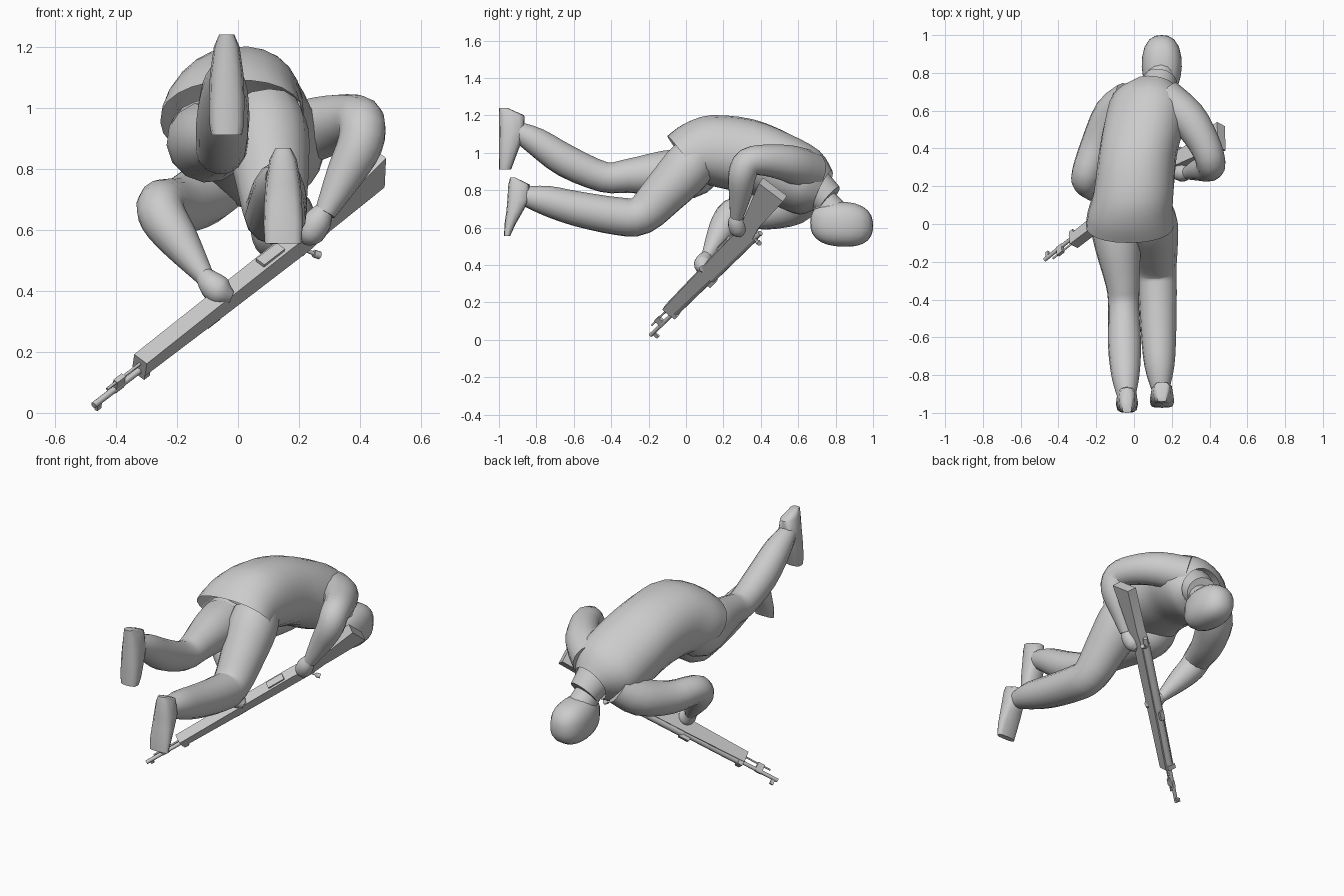
import bpy, bmesh, math
from mathutils import Vector, Matrix

mat = bpy.data.materials.new("plain_grey")
mat.diffuse_color = (0.6, 0.6, 0.6, 1)


def finish(name, bm, angle=40):
    bmesh.ops.recalc_face_normals(bm, faces=bm.faces)
    me = bpy.data.meshes.new(name)
    bm.to_mesh(me)
    bm.free()
    me.materials.append(mat)
    me.shade_smooth()
    me.set_sharp_from_angle(angle=math.radians(angle))
    ob = bpy.data.objects.new(name, me)
    bpy.context.collection.objects.link(ob)
    return ob


def spline(rows, steps):
    """Catmull-Rom through rows of numbers."""
    out = []
    n = len(rows)
    for i in range(n - 1):
        p0, p1, p2, p3 = (rows[max(0, min(n - 1, k))] for k in (i - 1, i, i + 1, i + 2))
        for j in range(steps):
            t = j / steps
            out.append([0.5 * (2 * b + (c - a) * t + (2 * a - 5 * b + 4 * c - d) * t * t
                               + (3 * b - a - 3 * c + d) * t ** 3)
                        for a, b, c, d in zip(p0, p1, p2, p3)])
    out.append(list(rows[-1]))
    return out


def loft(name, rings, sides=16, power=2.0, angle=40, caps=True):
    """Skin elliptical rings given as (centre, half axis a, half axis b)."""
    bm = bmesh.new()
    loops = []
    for c, a, b in rings:
        loop = []
        for k in range(sides):
            t = 2 * math.pi * k / sides
            ca, sa = math.cos(t), math.sin(t)
            x = math.copysign(abs(ca) ** (2 / power), ca)
            y = math.copysign(abs(sa) ** (2 / power), sa)
            loop.append(bm.verts.new(c + a * x + b * y))
        loops.append(loop)
    for l0, l1 in zip(loops, loops[1:]):
        for k in range(sides):
            m = (k + 1) % sides
            bm.faces.new((l0[k], l0[m], l1[m], l1[k]))
    if caps:
        bm.faces.new(loops[0])
        bm.faces.new(loops[-1])
    return finish(name, bm, angle)


def limb(name, rows, steps=3, sides=14, caps=True):
    """Round tube through rows of (x, y, z, radius)."""
    pts = spline(rows, steps)
    pos = [Vector(p[:3]) for p in pts]
    a = Vector((1, 0.1, 0.2))
    rings = []
    for i, p in enumerate(pts):
        t = (pos[min(i + 1, len(pos) - 1)] - pos[max(i - 1, 0)]).normalized()
        a = (a - t * a.dot(t)).normalized()
        rings.append((pos[i], a * p[3], t.cross(a) * p[3]))
    return loft(name, rings, sides, caps=caps)


# Torso in a jacket, open at hem: top y,z / bottom y,z / centre x / half width / roll
rows = [(-0.10, 1.09, 0.09, 0.84, -0.02, 0.235, 3),
        (-0.01, 1.155, 0.15, 0.82, -0.02, 0.225, 5),
        (0.13, 1.20, 0.24, 0.80, 0.0, 0.212, 8),
        (0.36, 1.176, 0.37, 0.77, 0.02, 0.205, 14),
        (0.556, 1.096, 0.50, 0.71, 0.055, 0.21, 20),
        (0.72, 1.0, 0.60, 0.68, 0.085, 0.195, 24),
        (0.785, 0.90, 0.68, 0.70, 0.12, 0.11, 24)]
rings = []
for ty, tz, by, bz, cx, w, roll in spline(rows, 3):
    r = math.radians(roll)
    c = Vector((cx, (ty + by) / 2, (tz + bz) / 2))
    h = Vector((0, (ty - by) / 2, (tz - bz) / 2))
    lat = Vector((math.cos(r), 0, math.sin(r))) * w
    rings.append((c, lat, Vector((-h.length * math.sin(r), h.y, h.z * math.cos(r)))))
loft("jacket_torso", rings, 24, 2.2, caps=False)

# Neck and collar
limb("collar", [(0.115, 0.67, 0.83, 0.11), (0.14, 0.765, 0.75, 0.088)], 1)
limb("neck", [(0.12, 0.69, 0.79, 0.07), (0.145, 0.80, 0.67, 0.078)], 1)

# Head, crown towards +y and face down, boxier than a sphere
bm = bmesh.new()
bmesh.ops.create_uvsphere(bm, u_segments=20, v_segments=14, radius=1)
for v in bm.verts:
    p = Vector(v.co)
    n = sum(abs(q) ** 2.5 for q in p) ** (1 / 2.5)
    x, y, z = p / n
    taper = 1 + 0.12 * min(0, y)
    v.co = (0.147 + 0.106 * x * taper, 0.832 + 0.168 * y, 0.618 + 0.12 * z - 0.008 * y)
finish("head", bm, 60)

# Arms
limb("left_sleeve", [(0.16, 0.66, 0.90, 0.11), (0.285, 0.56, 0.94, 0.10), (0.37, 0.43, 0.96, 0.085),
                     (0.405, 0.335, 0.95, 0.078), (0.40, 0.30, 0.88, 0.075),
                     (0.35, 0.29, 0.78, 0.062), (0.285, 0.27, 0.655, 0.035)])
limb("right_sleeve", [(-0.02, 0.66, 0.79, 0.10), (-0.11, 0.58, 0.72, 0.105), (-0.19, 0.42, 0.68, 0.092),
                      (-0.25, 0.27, 0.685, 0.08), (-0.245, 0.22, 0.64, 0.078),
                      (-0.19, 0.175, 0.56, 0.065), (-0.105, 0.11, 0.44, 0.03)])

# Hands gripping the rifle
limb("left_hand", [(0.285, 0.27, 0.67, 0.028), (0.262, 0.27, 0.63, 0.046),
                   (0.235, 0.28, 0.585, 0.045), (0.22, 0.29, 0.56, 0.02)])
limb("right_hand", [(-0.115, 0.115, 0.455, 0.028), (-0.085, 0.095, 0.42, 0.045),
                    (-0.055, 0.09, 0.395, 0.046), (-0.02, 0.09, 0.38, 0.018)])

# Trouser legs, open where they run up under the jacket
limb("left_leg", [(0.08, 0.06, 0.98, 0.125), (0.095, 0.0, 0.91, 0.138), (0.11, -0.12, 0.78, 0.122),
                  (0.12, -0.24, 0.665, 0.105), (0.125, -0.36, 0.66, 0.102), (0.13, -0.58, 0.70, 0.094),
                  (0.135, -0.75, 0.745, 0.08), (0.14, -0.87, 0.77, 0.05)], caps=False)
limb("right_leg", [(-0.10, 0.09, 0.93, 0.12), (-0.10, 0.02, 0.89, 0.135), (-0.085, -0.12, 0.89, 0.122),
                   (-0.06, -0.32, 0.875, 0.09), (-0.055, -0.44, 0.87, 0.082),
                   (-0.05, -0.64, 0.955, 0.088), (-0.045, -0.80, 1.06, 0.075), (-0.04, -0.91, 1.12, 0.05)],
     caps=False)


def foot(name, x, rows):
    """Foot hanging toe-down; rows of sole y, instep y, z, half width."""
    loft(name, [(Vector((x, (s + i) / 2, z)), Vector((w, 0, 0)), Vector((0, (i - s) / 2, 0)))
                for s, i, z, w in rows], 12, 2.8, 50)


foot("right_foot", -0.037, [(-1.0, -0.955, 1.24, 0.025), (-1.0, -0.865, 1.20, 0.042),
                            (-1.0, -0.86, 1.11, 0.055), (-1.0, -0.89, 1.03, 0.058),
                            (-1.0, -0.92, 0.95, 0.057), (-1.0, -0.935, 0.91, 0.05)])
foot("left_foot", 0.148, [(-0.94, -0.915, 0.868, 0.025), (-0.95, -0.835, 0.83, 0.045),
                          (-0.955, -0.835, 0.75, 0.058), (-0.96, -0.87, 0.69, 0.062),
                          (-0.97, -0.91, 0.62, 0.064), (-0.973, -0.94, 0.555, 0.06)])

# Rifle frame: s runs muzzle to butt, w towards the rifle's underside, v across
d = Vector((0.673, 0.529, 0.519)).normalized()
w = Vector((0.07, -0.77, 0.63))
w = (w - d * w.dot(d)).normalized()
v = w.cross(d)
M = Matrix((d, v, w)).transposed().to_4x4()
M.translation = Vector((-0.472, -0.195, 0.03))


def plate(name, profile, thick, v0=0.0):
    """Profile in s,w extruded across the rifle."""
    bm = bmesh.new()
    f = bm.faces.new([bm.verts.new((s, v0 - thick / 2, h)) for s, h in profile])
    ext = bmesh.ops.extrude_face_region(bm, geom=[f])["geom"]
    for e in ext:
        if isinstance(e, bmesh.types.BMVert):
            e.co.y += thick
    bm.faces.new([q for q in bm.verts][:len(profile)]) if len(bm.faces) < len(profile) + 2 else None
    bm.transform(M)
    finish(name, bm, 30)


def box(name, s0, s1, w0, w1, thick, v0=0.0):
    plate(name, [(s0, w0), (s1, w0), (s1, w1), (s0, w1)], thick, v0)


def rod(name, p, q, r):
    limb(name, [(*(M @ Vector(p)), r), (*(M @ Vector(q)), r)], 1, 10)


plate("stock", [(0.22, -0.012), (0.22, 0.05), (0.60, 0.06), (0.93, 0.068), (1.0, 0.065), (1.08, 0.085),
                (1.37, 0.17), (1.385, 0.01), (1.12, 0.0), (1.03, -0.02), (0.60, -0.018)], 0.056)
rod("barrel", (0, 0, -0.008), (0.70, 0, -0.012), 0.011)
rod("upper_handguard", (0.24, 0, -0.012), (0.62, 0, -0.014), 0.021)
rod("receiver", (0.60, 0, -0.02), (1.03, 0, -0.022), 0.024)
rod("bolt", (1.0, 0, -0.025), (1.08, 0, -0.03), 0.014)
rod("cleaning_rod", (0.06, 0, 0.026), (0.25, 0, 0.026), 0.005)
box("front_sight", 0.015, 0.035, -0.045, 0.0, 0.012)
box("barrel_lug", 0.10, 0.14, -0.02, 0.034, 0.018)
box("barrel_band", 0.222, 0.25, -0.036, 0.045, 0.05)
box("rear_sight", 0.55, 0.61, -0.05, -0.02, 0.026)
box("floor_plate", 0.80, 0.90, 0.06, 0.078, 0.036)
rod("bolt_handle", (1.02, 0, -0.03), (1.05, -0.035, -0.055), 0.007)
rod("bolt_knob", (1.045, -0.03, -0.05), (1.06, -0.045, -0.06), 0.013)
